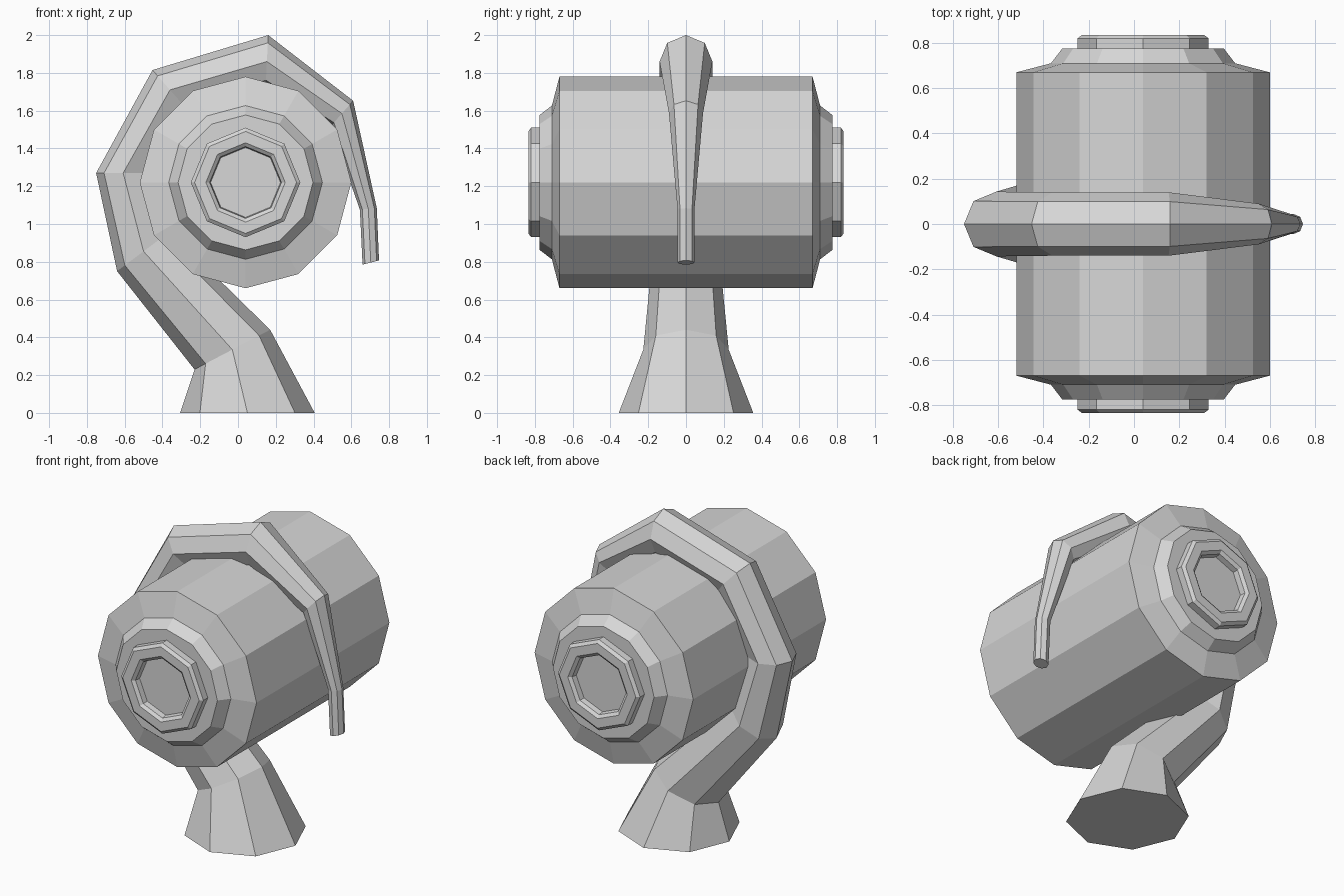
import bpy, bmesh, math
from mathutils import Vector

if "Cube" in bpy.data.objects:
    bpy.data.objects.remove(bpy.data.objects["Cube"])

grey = bpy.data.materials.new("plain grey")
grey.diffuse_color = (0.68, 0.68, 0.68, 1)
grey.use_nodes = True
grey.node_tree.nodes["Principled BSDF"].inputs["Base Color"].default_value = grey.diffuse_color

CX, CZ = 0.04, 1.22  # barrel axis


def loft(name, rings):
    """Skin a list of equal-length vertex rings and cap both ends."""
    bm = bmesh.new()
    loops = [[bm.verts.new(p) for p in ring] for ring in rings]
    n = len(loops[0])
    for a, b in zip(loops, loops[1:]):
        for i in range(n):
            j = (i + 1) % n
            bm.faces.new((a[i], a[j], b[j], b[i]))
    bm.faces.new(loops[0])
    bm.faces.new(loops[-1])
    bmesh.ops.recalc_face_normals(bm, faces=bm.faces)
    mesh = bpy.data.meshes.new(name)
    bm.to_mesh(mesh)
    bm.free()
    mesh.materials.append(grey)
    obj = bpy.data.objects.new(name, mesh)
    bpy.context.collection.objects.link(obj)
    return obj


def ring(center, u, v, r, n):
    c, u, v = Vector(center), Vector(u).normalized(), Vector(v)
    return [c + r * (math.cos(2 * math.pi * i / n) * u
                     + math.sin(2 * math.pi * i / n) * v) for i in range(n)]


def lathe_y(name, profile, n):
    return loft(name, [ring((CX, y, CZ), (0, 0, 1), (1, 0, 0), r, n)
                       for r, y in profile])


# Twelve-sided barrel with stepped shoulders at both ends
half = [(0.56, 0.67), (0.407, 0.71), (0.357, 0.775)]
lathe_y("barrel", [(r, -y) for r, y in reversed(half)] + half, 12)

# Eight-sided end caps with a bevelled rim and a recessed face
cap = [(0.29, 0.74), (0.29, 0.82), (0.27, 0.835),
       (0.21, 0.835), (0.19, 0.82), (0.185, 0.785)]
for side, label in ((-1, "front"), (1, "back")):
    lathe_y(label + "_end_cap", [(r, side * y) for r, y in cap], 8)

# Curling stand: x, z, radius, outward direction (x, z)
path = [
    (0.05, 0.00, 0.356, -1.0, 0.0),
    (-0.03, 0.335, 0.226, -0.885, -0.465),
    (-0.50, 0.855, 0.175, -0.80, -0.60),
    (-0.608, 1.27, 0.143, -1.0, 0.0),
    (-0.36, 1.71, 0.14, -0.66, 0.75),
    (0.153, 1.86, 0.14, 0.05, 1.0),
    (0.55, 1.585, 0.09, 0.66, 0.75),
    (0.69, 1.08, 0.045, 1.0, 0.08),
    (0.703, 0.796, 0.045, 0.96, 0.25),
]
loft("curled_stand", [ring((x, 0, z), (dx, 0, dz), (0, 1, 0), r, 8)
                      for x, z, r, dx, dz in path])
